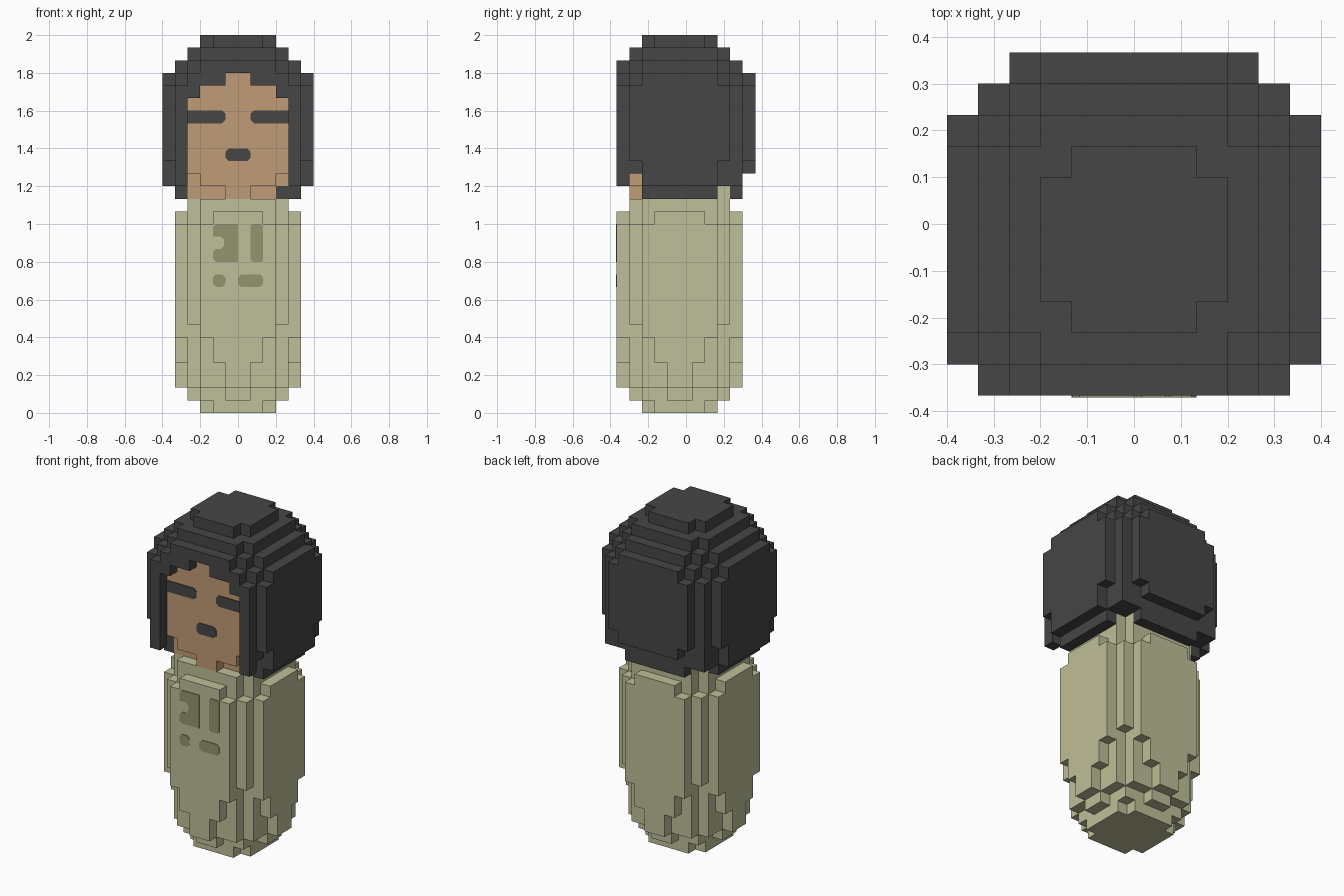
import bpy, bmesh, math

cube = bpy.data.objects.get("Cube")
if cube:
    bpy.data.objects.remove(cube, do_unlink=True)

U = 1 / 15          # size of one block
Y0 = -0.5           # depth offset of the round sections, in blocks


def material(name, rgb):
    m = bpy.data.materials.new(name)
    m.use_nodes = True
    m.diffuse_color = (*rgb, 1)
    m.node_tree.nodes["Principled BSDF"].inputs["Base Color"].default_value = (*rgb, 1)
    return m


CHARCOAL = material("charcoal", (0.061, 0.061, 0.061))
SKIN = material("warm skin", (0.527, 0.328, 0.181))
CLOTH = material("pale sage", (0.521, 0.521, 0.319))
OLIVE = material("olive print", (0.300, 0.300, 0.153))


def stack(layers):
    """Blocks of stacked round sections: (first layer, end layer, half widths by depth)."""
    cells = set()
    for k0, k1, half in layers:
        for k in range(k0, k1):
            for r, h in enumerate(half):
                for i in range(-h, h):
                    cells |= {(i, r, k), (i, -1 - r, k)}
    return cells


# Body: rounded foot, long trunk, stepped shoulders and neck
body = stack([
    (0, 1, [3, 3, 2]),
    (1, 2, [4, 3, 3, 1]),
    (2, 4, [5, 4, 4, 3, 1]),
    (4, 6, [5, 5, 4, 3, 2]),
    (6, 7, [5, 5, 5, 3, 3]),
    (7, 15, [5, 5, 5, 4, 3]),
    (15, 16, [5, 5, 4, 3, 2]),
    (16, 18, [4, 4, 4, 3]),
])
body = {c for c in body if not (c[2] == 17 and c[1] <= -3)}

# Face: a slab with a tapered chin
face = set()
for k in range(17, 27):
    front = {17: 1, 18: 3}.get(k, 4)
    face |= {(i, -4, k) for i in range(-front, front)}
    face |= {(i, -3, k) for i in range(-4, 4)}
face.discard((3, -3, 17))

# Hair: rounded cap, cut flat in front
hair = stack([
    (17, 18, [5, 5, 5]),
    (18, 19, [6, 6, 6, 5, 5]),
    (19, 20, [6, 6, 6, 5, 5, 3]),
    (20, 26, [6, 6, 6, 6, 5, 4]),
    (26, 27, [6, 6, 6, 5, 4, 3]),
    (27, 28, [5, 5, 5, 4, 3]),
    (28, 29, [4, 4, 4, 3]),
    (29, 30, [3, 3, 2]),
])
hair |= {(i, 4, 17) for i in range(-3, 3)}


def trimmed(c):
    i, j, k = c
    opening = {25: 3, 26: 1}.get(k, 4 if k < 25 else 0)
    window = j == -5 and -opening <= i < opening
    chin_gap = j == -4 and k == 18
    recess = j <= -4 and k < 19 and -4 <= i < 4
    return j == -6 or window or chin_gap or recess


hair = {c for c in hair if not trimmed(c)} - face - body
solid = body | face | hair

# Unit square corners for each outward direction
SIDES = {
    (1, 0, 0): [(1, 0, 0), (1, 1, 0), (1, 1, 1), (1, 0, 1)],
    (-1, 0, 0): [(0, 0, 0), (0, 0, 1), (0, 1, 1), (0, 1, 0)],
    (0, 1, 0): [(0, 1, 0), (0, 1, 1), (1, 1, 1), (1, 1, 0)],
    (0, -1, 0): [(0, 0, 0), (1, 0, 0), (1, 0, 1), (0, 0, 1)],
    (0, 0, 1): [(0, 0, 1), (1, 0, 1), (1, 1, 1), (0, 1, 1)],
    (0, 0, -1): [(0, 0, 0), (0, 1, 0), (1, 1, 0), (1, 0, 0)],
}


def finish(name, bm, mat):
    mesh = bpy.data.meshes.new(name)
    bm.to_mesh(mesh)
    bm.free()
    mesh.materials.append(mat)
    ob = bpy.data.objects.new(name, mesh)
    bpy.context.collection.objects.link(ob)
    return ob


def blocks(name, cells, mat):
    """Exposed block sides, merged into large flat faces."""
    bm = bmesh.new()
    verts = {}
    for c in sorted(cells):
        for d, corners in SIDES.items():
            if tuple(a + b for a, b in zip(c, d)) in solid:
                continue
            loop = []
            for q in corners:
                p = tuple(a + b for a, b in zip(c, q))
                if p not in verts:
                    verts[p] = bm.verts.new((p[0] * U, (p[1] + Y0) * U, p[2] * U))
                loop.append(verts[p])
            bm.faces.new(loop)
    bmesh.ops.dissolve_limit(bm, angle_limit=math.radians(1),
                             verts=bm.verts[:], edges=bm.edges[:])
    return finish(name, bm, mat)


blocks("body", body, CLOTH)
blocks("face", face, SKIN)
blocks("hair", hair, CHARCOAL)


def plate(name, outline, y, mat):
    """Thin plate standing 0.004 proud of the front plane at depth y."""
    bm = bmesh.new()
    f = bm.faces.new([bm.verts.new((x, y, z)) for x, z in outline])
    ext = bmesh.ops.extrude_face_region(bm, geom=[f])
    moved = [v for v in ext["geom"] if isinstance(v, bmesh.types.BMVert)]
    bmesh.ops.translate(bm, verts=moved, vec=(0, -0.004, 0))
    bmesh.ops.recalc_face_normals(bm, faces=bm.faces[:])
    return finish(name, bm, mat)


def pill(x0, x1, z0, z1, left=0.017, right=0.017):
    """Rectangle outline with clipped corners."""
    a, b = left, right
    pts = [(x0 + a, z0), (x1 - b, z0), (x1, z0 + b), (x1, z1 - b),
           (x1 - b, z1), (x0 + a, z1), (x0, z1 - a), (x0, z0 + a)]
    return list(dict.fromkeys(pts))


# Eyes and mouth
FACE_Y, CHEST_Y = -4.5 * U, -5.5 * U
plate("right_eye", pill(-4 * U, -U, 23 * U, 24 * U, left=0), FACE_Y, CHARCOAL)
plate("left_eye", pill(U, 4 * U, 23 * U, 24 * U, right=0), FACE_Y, CHARCOAL)
plate("mouth", pill(-U, U, 20 * U, 21 * U), FACE_Y, CHARCOAL)

# Printed patches on the chest
plate("chest_patch_notched", [
    (-0.117, 0.8), (0, 0.8), (0, 1.0), (-0.117, 1.0), (-0.133, 0.985),
    (-0.133, 0.933), (-0.09, 0.933), (-0.073, 0.917), (-0.073, 0.885),
    (-0.09, 0.868), (-0.117, 0.868), (-0.133, 0.85), (-0.133, 0.817)], CHEST_Y, OLIVE)
plate("chest_patch_tall", pill(U, 2 * U, 12 * U, 15 * U, 0.01, 0.01), CHEST_Y, OLIVE)
plate("chest_patch_dot", pill(-2 * U, -U, 10 * U, 11 * U), CHEST_Y, OLIVE)
plate("chest_patch_wide", pill(0, 2 * U, 10 * U, 11 * U), CHEST_Y, OLIVE)
